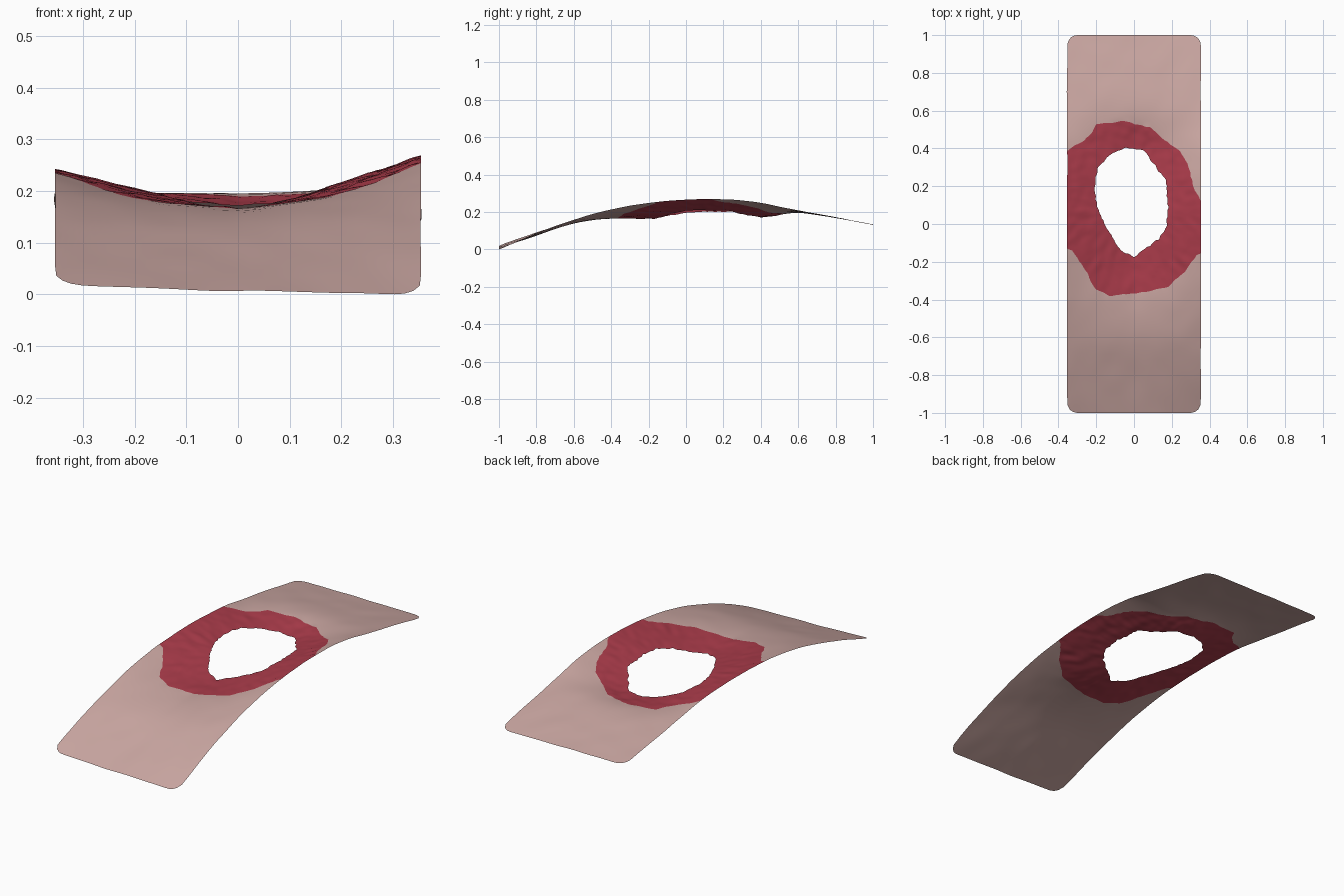
import bpy, bmesh, math
from mathutils import Vector, noise

if "Cube" in bpy.data.objects:
    bpy.data.objects.remove(bpy.data.objects["Cube"])

CX, CY = -0.01, 0.1          # centre of the opening
N, WOUND_RINGS, SKIN_RINGS = 360, 10, 16

# Outlines seen from the top
HOLE = [(.18, .08), (.17, .23), (.11, .31), (.05, .39), (-.04, .405), (-.125, .37),
        (-.19, .30), (-.21, .185), (-.195, .09), (-.16, .01), (-.115, -.07),
        (-.07, -.14), (0, -.175), (.06, -.13), (.13, -.08), (.17, -.02)]
WOUND = [(.37, .1), (.32, .185), (.285, .32), (.245, .385), (.165, .44), (.085, .51),
         (-.05, .545), (-.2, .53), (-.22, .485), (-.27, .44), (-.37, .38), (-.37, -.13),
         (-.33, -.14), (-.26, -.24), (-.205, -.345), (-.125, -.38), (.06, -.36),
         (.18, -.335), (.27, -.25), (.335, -.165), (.37, -.15)]
# Heights along y from -1 to 1 in steps of 0.2
MID = [.008, .075, .14, .167, .165, .173, .17, .172, .197, .17, .134]
RIGHT = [.0, .088, .16, .215, .25, .267, .27, .25, .21, .174, .132]
LEFT = [.022, .092, .152, .20, .23, .243, .243, .23, .20, .17, .135]


def material(name, rgb):
    m = bpy.data.materials.new(name)
    m.diffuse_color = (*rgb, 1)
    m.use_nodes = True
    m.node_tree.nodes["Principled BSDF"].inputs["Base Color"].default_value = m.diffuse_color
    return m


def profile(values, y):
    """Smooth curve through evenly spaced heights."""
    t = max(0, min(9.9999, (y + 1) * 5))
    i = int(t)
    f = t - i
    p1, p2 = values[i], values[i + 1]
    p0 = values[i - 1] if i else 2 * p1 - p2
    p3 = values[i + 2] if i < 9 else 2 * p2 - p1
    return p1 + .5 * f * (p2 - p0 + f * (2*p0 - 5*p1 + 4*p2 - p3 + f * (3*(p1 - p2) + p3 - p0)))


def height(x, y):
    mid = profile(MID, y)
    edge = profile(RIGHT if x > 0 else LEFT, y)
    return mid + (edge - mid) * min(1.05, abs(x) / .357) ** 1.35


def ray_radius(outline, a):
    """Distance from the centre to a closed outline along angle a."""
    d = Vector((math.cos(a), math.sin(a)))
    best = 0
    for p, q in zip(outline, outline[1:] + outline[:1]):
        p, e = Vector((p[0] - CX, p[1] - CY)), Vector((q[0] - p[0], q[1] - p[1]))
        den = d.cross(e)
        if abs(den) > 1e-9:
            t, u = p.cross(e) / den, p.cross(d) / den
            if t > 0 and -1e-6 <= u <= 1 + 1e-6:
                best = max(best, t)
    return best


def sheet_outline(hx=.357, hy=1.0, r=.055):
    pts = []
    for k, (sx, sy) in enumerate([(1, 1), (-1, 1), (-1, -1), (1, -1)]):
        for j in range(9):
            a = (k + j / 8) * math.pi / 2
            pts.append((sx * (hx - r) + r * math.cos(a), sy * (hy - r) + r * math.sin(a)))
    return pts


def wobble(x, y, scale, seed=0):
    return noise.noise(Vector((x * scale, y * scale, seed)))


# Rings run from the opening through the wound to the sheet edge
SHEET = sheet_outline()
bm = bmesh.new()
columns = []
for i in range(N):
    a = 2 * math.pi * i / N
    c, s = math.cos(a), math.sin(a)
    r2 = ray_radius(SHEET, a)
    r0 = ray_radius(HOLE, a) + .007 * wobble(c, s, 9)
    r1 = min(r2, ray_radius(WOUND, a) + .006 * wobble(c, s, 12, 5))
    radii = [r0 + (r1 - r0) * k / WOUND_RINGS for k in range(WOUND_RINGS + 1)]
    radii += [r1 + (r2 - r1) * k / SKIN_RINGS for k in range(1, SKIN_RINGS + 1)]
    col = []
    for k, r in enumerate(radii):
        x, y = CX + r * c, CY + r * s
        z = height(x, y) + .002 * wobble(x, y, 9, 2)
        if k < WOUND_RINGS:
            z += .004 * wobble(x, y, 22, 7)
        # gently uneven long edges
        x -= .005 * (abs(x) / .357) ** 4 * (1 + wobble(math.copysign(1, x), y, 5, 3)) * .6 * math.copysign(1, x)
        col.append(bm.verts.new((x, y, z)))
    columns.append(col)
for i in range(N):
    A, B = columns[i], columns[(i + 1) % N]
    for k in range(WOUND_RINGS + SKIN_RINGS):
        f = bm.faces.new((A[k], A[k + 1], B[k + 1], B[k]))
        f.material_index = 1 if k < WOUND_RINGS else 0
        f.smooth = True
# Merge the rings where the wound reaches the sheet edge
bmesh.ops.remove_doubles(bm, verts=bm.verts, dist=.0002)
low = min(v.co.z for v in bm.verts)
for v in bm.verts:
    v.co.z -= low

mesh = bpy.data.meshes.new("skin_patch")
bm.to_mesh(mesh)
bm.free()
mesh.materials.append(material("pale skin", (.60, .39, .365)))
mesh.materials.append(material("raw red", (.41, .045, .07)))
bpy.context.collection.objects.link(bpy.data.objects.new("skin_patch", mesh))
